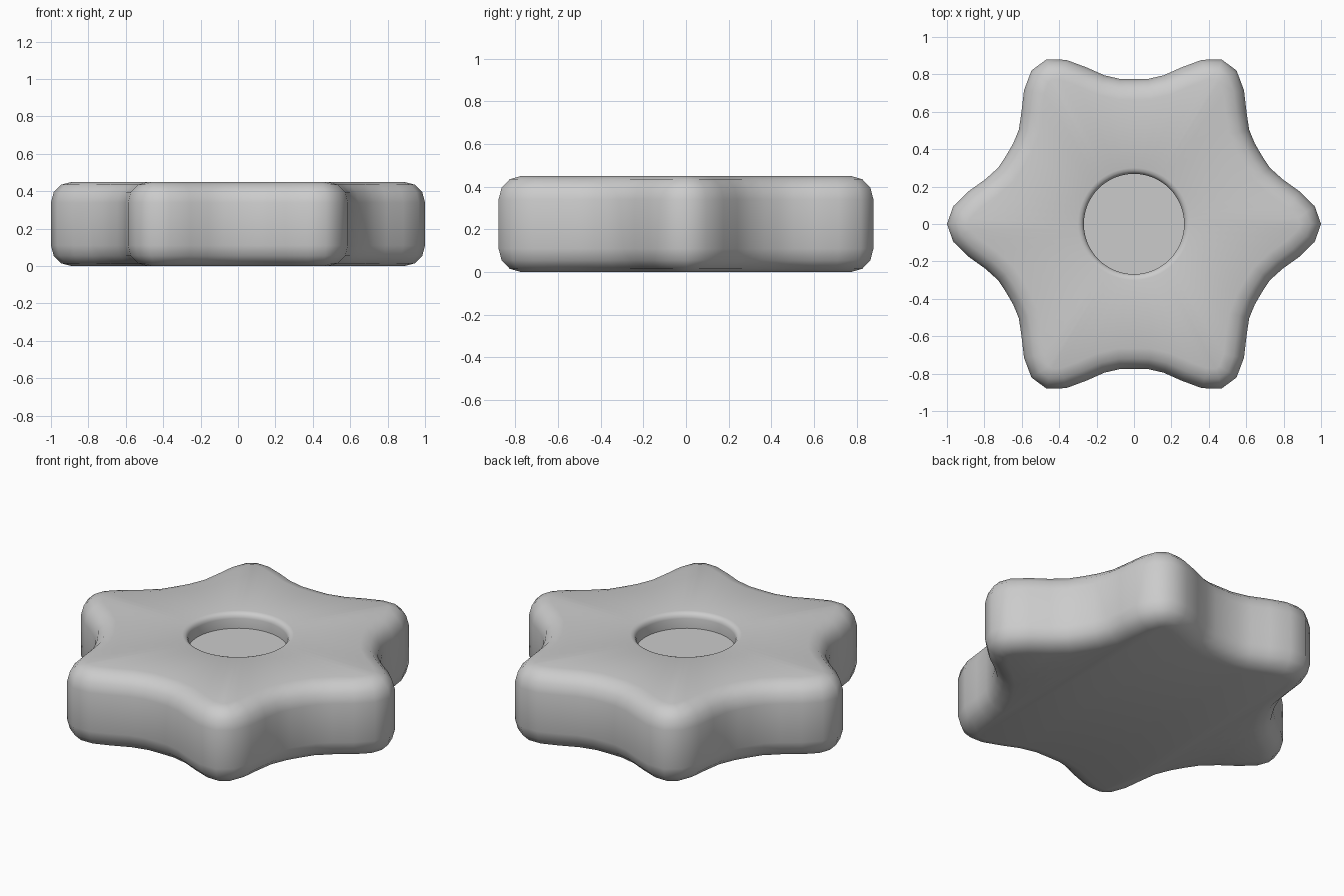
import bpy, bmesh
from math import cos, sin, pi
from mathutils import Vector

if "Cube" in bpy.data.objects:
    bpy.data.objects.remove(bpy.data.objects["Cube"])

N = 64          # sides around the knob
H = 0.45        # thickness
B = 0.11        # outer edge rounding
SEG = 3


def outline(a):
    # six-lobed star: tips at radius 1, valleys at 0.775
    r = 0.775 + 0.225 * abs(cos(3 * a)) ** 3.15
    return Vector((r * cos(a), r * sin(a)))


def lobed(inset):
    pts = []
    for i in range(N):
        a = 2 * pi * i / N
        t = (outline(a + 0.01) - outline(a - 0.01)).normalized()
        pts.append(outline(a) - Vector((t.y, -t.x)) * inset)
    return pts


def circle(r):
    return [Vector((r * cos(2 * pi * i / N), r * sin(2 * pi * i / N))) for i in range(N)]


# rounded outer wall, bottom to top
sections = []
for i in range(SEG + 1):
    a = pi / 2 * i / SEG
    sections.append((lobed(B * (1 - sin(a))), B * (1 - cos(a))))
sections += [(p, H - z) for p, z in reversed(sections)]

# central recess: rounded rim, straight wall, flat floor
for i in range(SEG + 1):
    a = pi / 2 * i / SEG
    sections.append((circle(0.30 - 0.032 * sin(a)), H - 0.032 * (1 - cos(a))))
sections.append((circle(0.268), H - 0.09))

bm = bmesh.new()
rings = [[bm.verts.new((p.x, p.y, z)) for p in pts] for pts, z in sections]
for lo, hi in zip(rings, rings[1:]):
    for i in range(N):
        j = (i + 1) % N
        bm.faces.new((lo[i], lo[j], hi[j], hi[i]))
bm.faces.new(rings[0][::-1])
bm.faces.new(rings[-1])
bmesh.ops.recalc_face_normals(bm, faces=bm.faces)

mesh = bpy.data.meshes.new("star_knob")
bm.to_mesh(mesh)
bm.free()
knob = bpy.data.objects.new("star_knob", mesh)
bpy.context.collection.objects.link(knob)
bpy.context.view_layer.objects.active = knob
knob.select_set(True)
bpy.ops.object.shade_smooth_by_angle(angle=0.75)
